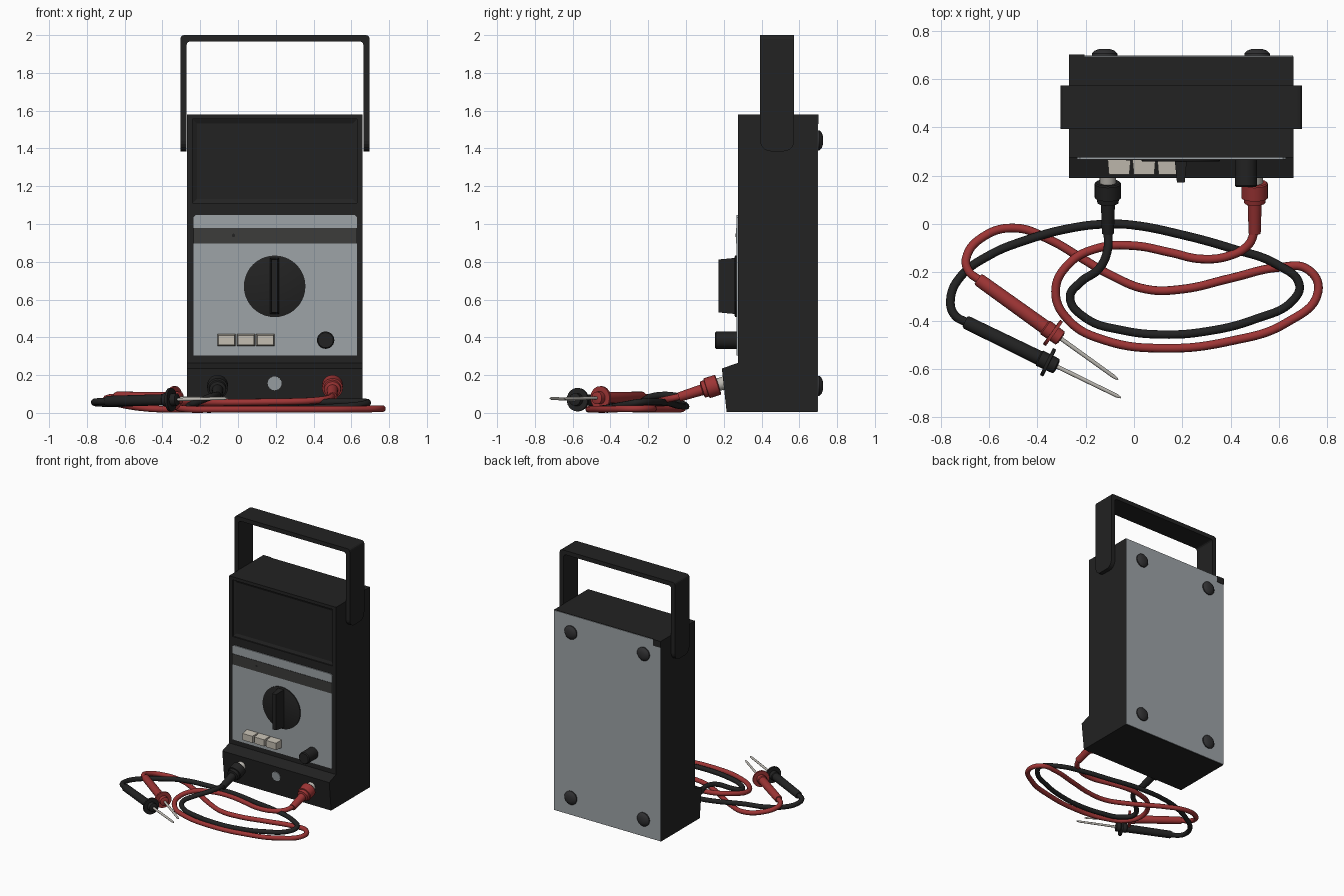
import bpy, bmesh, math
from mathutils import Vector

if "Cube" in bpy.data.objects:
    bpy.data.objects.remove(bpy.data.objects["Cube"])


def material(name, r, g, b):
    m = bpy.data.materials.new(name)
    m.diffuse_color = (r, g, b, 1)
    m.use_nodes = True
    m.node_tree.nodes["Principled BSDF"].inputs["Base Color"].default_value = m.diffuse_color
    return m


BLACK = material("black plastic", 0.016, 0.016, 0.016)
DARK = material("dark rubber", 0.03, 0.03, 0.032)
STRIPE = material("charcoal stripe", 0.045, 0.045, 0.043)
GREY = material("grey panel", 0.34, 0.37, 0.39)
RED = material("red plastic", 0.34, 0.035, 0.035)
CREAM = material("cream button", 0.55, 0.51, 0.44)
METAL = material("pale metal", 0.5, 0.48, 0.44)


def finish(name, bm, mat, smooth=False):
    bmesh.ops.recalc_face_normals(bm, faces=bm.faces)
    me = bpy.data.meshes.new(name)
    bm.to_mesh(me)
    bm.free()
    me.materials.append(mat)
    ob = bpy.data.objects.new(name, me)
    bpy.context.collection.objects.link(ob)
    if smooth:
        bpy.ops.object.select_all(action='DESELECT')
        ob.select_set(True)
        bpy.context.view_layer.objects.active = ob
        bpy.ops.object.shade_smooth_by_angle(angle=math.radians(35))
    return ob


def loft(rings):
    """Closed solid through rings of equal point count."""
    bm = bmesh.new()
    vs = [[bm.verts.new(p) for p in ring] for ring in rings]
    n = len(vs[0])
    for a, b in zip(vs, vs[1:]):
        for i in range(n):
            bm.faces.new((a[i], a[(i + 1) % n], b[(i + 1) % n], b[i]))
    bm.faces.new(vs[0])
    bm.faces.new(vs[-1])
    return bm


def rect(x0, x1, z0, z1, y, inset=0.0):
    return [(x0 + inset, y, z0 + inset), (x1 - inset, y, z0 + inset),
            (x1 - inset, y, z1 - inset), (x0 + inset, y, z1 - inset)]


def box(name, mat, x0, x1, y0, y1, z0, z1, taper=0.0):
    """Box whose front (y0) face may be inset."""
    return finish(name, loft([rect(x0, x1, z0, z1, y0, taper),
                              rect(x0, x1, z0, z1, y1)]), mat)


def lathe(name, mat, start, direction, profile, sides=24):
    """Revolve (distance, radius) pairs around an axis."""
    d = Vector(direction).normalized()
    u = d.orthogonal().normalized()
    v = d.cross(u)
    s = Vector(start)
    rings = [[s + d * t + (u * math.cos(a) + v * math.sin(a)) * r
              for a in (2 * math.pi * i / sides for i in range(sides))]
             for t, r in profile]
    return finish(name, loft(rings), mat, True)


def cable(name, mat, pts, radius=0.018):
    cu = bpy.data.curves.new(name, 'CURVE')
    cu.dimensions = '3D'
    cu.bevel_depth = radius
    cu.bevel_resolution = 3
    cu.resolution_u = 8
    cu.use_fill_caps = True
    sp = cu.splines.new('BEZIER')
    sp.bezier_points.add(len(pts) - 1)
    for bp, p in zip(sp.bezier_points, pts):
        bp.co = p
        bp.handle_left_type = bp.handle_right_type = 'AUTO'
    cu.materials.append(mat)
    ob = bpy.data.objects.new(name, cu)
    bpy.context.collection.objects.link(ob)


# Case: side profile with the sloped socket ledge, extruded across x
side = [(0.215, 0.005), (0.19, 0.235), (0.275, 0.265), (0.275, 1.58),
        (0.695, 1.58), (0.695, 0.005)]
case = finish("case", loft([[(x, y, z) for y, z in side] for x in (-0.27, 0.66)]), BLACK)

# Recessed display window
cutter = finish("display_cutter", loft([
    rect(-0.24, 0.63, 1.11, 1.555, 0.25),
    rect(-0.24, 0.63, 1.11, 1.555, 0.285),
    rect(-0.24, 0.63, 1.11, 1.555, 0.295, 0.022)]), BLACK)
cutter.hide_render = True
cutter.hide_viewport = True
cut = case.modifiers.new("display_recess", 'BOOLEAN')
cut.operation = 'DIFFERENCE'
cut.solver = 'EXACT'
cut.object = cutter

# Carrying handle: U profile with rounded lower ends and corners
u_shape = [(-0.305, 1.385), (-0.305, 2.0), (0.697, 2.0), (0.697, 1.385),
           (0.664, 1.385), (0.664, 1.967), (-0.272, 1.967), (-0.272, 1.385)]
bm = loft([[(x, y, z) for x, z in u_shape] for y in (0.393, 0.573)])
ends, corners = [], []
for e in bm.edges:
    a, b = e.verts[0].co, e.verts[1].co
    if max(a.z, b.z) < 1.4 and abs(a.y - b.y) < 1e-4:
        ends.append(e)
    if min(a.z, b.z) > 1.9 and abs(a.x - b.x) < 1e-4 and abs(a.z - b.z) < 1e-4:
        corners.append(e)
bmesh.ops.bevel(bm, geom=ends, offset=0.055, segments=5, profile=0.5, affect='EDGES')
corners = [e for e in corners if e.is_valid]
bmesh.ops.bevel(bm, geom=corners, offset=0.02, segments=3, profile=0.5, affect='EDGES')
finish("handle", bm, BLACK)

# Front panel with clipped corners, stripe and indicator dot
x0, x1, z0, z1, c = -0.236, 0.63, 0.305, 1.047, 0.012
outline = [(x0, z0), (x1, z0), (x1, z1 - c), (x1 - c, z1), (x0 + c, z1), (x0, z1 - c)]
finish("front_panel", loft([[(x, y, z) for x, z in outline] for y in (0.268, 0.276)]), GREY)
box("panel_stripe", STRIPE, x0, x1, 0.265, 0.27, 0.897, 0.98)
lathe("stripe_dot", BLACK, (-0.024, 0.266, 0.94), (0, -1, 0), [(0, 0.009), (0.003, 0.009)], 10)

# Back plate, its dark corner chip, and four domed feet
box("back_plate", GREY, -0.268, 0.658, 0.694, 0.699, 0.008, 1.577)
box("back_corner_chip", BLACK, -0.27, -0.205, 0.695, 0.702, 1.53, 1.58)
for x in (-0.122, 0.51):
    for z in (0.143, 1.443):
        lathe("back_foot", DARK, (x, 0.695, z), (0, 1, 0),
              [(0, 0.053), (0.012, 0.053), (0.023, 0.042), (0.03, 0.022)])

# Rotary selector: disc and tapered grip
lathe("selector_disc", BLACK, (0.194, 0.274, 0.67), (0, -1, 0),
      [(0, 0.163), (0.013, 0.163), (0.016, 0.157)], 40)
box("selector_grip", BLACK, 0.168, 0.22, 0.172, 0.275, 0.522, 0.822, 0.01)

# Push buttons and small adjustment knob
for i in range(3):
    bx = -0.11 + i * 0.103
    box("push_button", CREAM, bx, bx + 0.097, 0.205, 0.275, 0.353, 0.417, 0.006)
lathe("adjust_knob", BLACK, (0.464, 0.275, 0.385), (0, -1, 0),
      [(0, 0.046), (0.115, 0.046), (0.122, 0.04)])

# Round plate on the ledge
lathe("ledge_disc", GREY, (0.194, 0.201, 0.157), (0, -0.994, -0.11),
      [(0, 0.037), (0.006, 0.037)])

# Plugs pushed into the sockets
AXIS = (0, -0.953, -0.303)
for tone, mat, x in (("black", BLACK, -0.108), ("red", RED, 0.5)):
    lathe("socket_collar", METAL, (x, 0.21, 0.162), AXIS, [(0, 0.034), (0.05, 0.034)])
    lathe(tone + "_plug", mat, (x, 0.2, 0.159), AXIS,
          [(0.03, 0.05), (0.035, 0.055), (0.095, 0.055), (0.097, 0.046),
           (0.117, 0.044), (0.122, 0.029), (0.25, 0.025)])

# Test probes: grip, finger guard and needle
for tone, mat, start, tip in (
        ("red", RED, (-0.647, -0.228, 0.085), (-0.066, -0.645, 0.075)),
        ("black", BLACK, (-0.70, -0.405, 0.062), (-0.054, -0.72, 0.077))):
    axis = Vector(tip) - Vector(start)
    length = axis.length
    lathe(tone + "_probe", mat, start, axis,
          [(0, 0.024), (0.01, 0.028), (0.34, 0.03), (0.345, 0.035),
           (0.42, 0.033), (0.425, 0.02)])
    lathe(tone + "_guard", mat, start, axis, [(0.376, 0.062), (0.39, 0.062)])
    lathe(tone + "_needle", METAL, start, axis,
          [(0.41, 0.009), (length - 0.02, 0.008), (length, 0.003)], 12)

# Leads lying in loops
cable("red_lead", RED, [
    (0.5, -0.03, 0.087), (0.475, -0.085, 0.075), (0.4, -0.13, 0.065), (0.28, -0.145, 0.06),
    (0.15, -0.118, 0.058), (0, -0.09, 0.056), (-0.15, -0.1, 0.055), (-0.27, -0.165, 0.055),
    (-0.325, -0.28, 0.035), (-0.27, -0.40, 0.02), (-0.12, -0.482, 0.019), (0.13, -0.515, 0.019),
    (0.4, -0.485, 0.019), (0.63, -0.41, 0.02), (0.763, -0.28, 0.022), (0.72, -0.188, 0.022),
    (0.6, -0.18, 0.02), (0.4, -0.225, 0.02), (0.2, -0.27, 0.02), (0.05, -0.27, 0.019),
    (-0.1, -0.21, 0.019), (-0.22, -0.14, 0.019), (-0.35, -0.065, 0.019),
    (-0.49, -0.017, 0.025), (-0.62, -0.05, 0.045), (-0.695, -0.14, 0.07),
    (-0.685, -0.195, 0.08), (-0.64, -0.233, 0.085)])
cable("black_lead", BLACK, [
    (-0.108, -0.03, 0.087), (-0.11, -0.11, 0.095), (-0.145, -0.185, 0.085),
    (-0.22, -0.24, 0.055), (-0.265, -0.305, 0.03), (-0.2, -0.39, 0.02), (-0.05, -0.44, 0.02),
    (0.12, -0.458, 0.02), (0.3, -0.445, 0.022), (0.5, -0.395, 0.03), (0.66, -0.315, 0.045),
    (0.685, -0.25, 0.056), (0.6, -0.172, 0.058), (0.4, -0.10, 0.055), (0.2, -0.045, 0.04),
    (0, -0.005, 0.035), (-0.1, 0, 0.035), (-0.25, -0.015, 0.045), (-0.45, -0.068, 0.058),
    (-0.6, -0.13, 0.05), (-0.72, -0.22, 0.05), (-0.76, -0.31, 0.055),
    (-0.745, -0.375, 0.06), (-0.69, -0.41, 0.062)])
